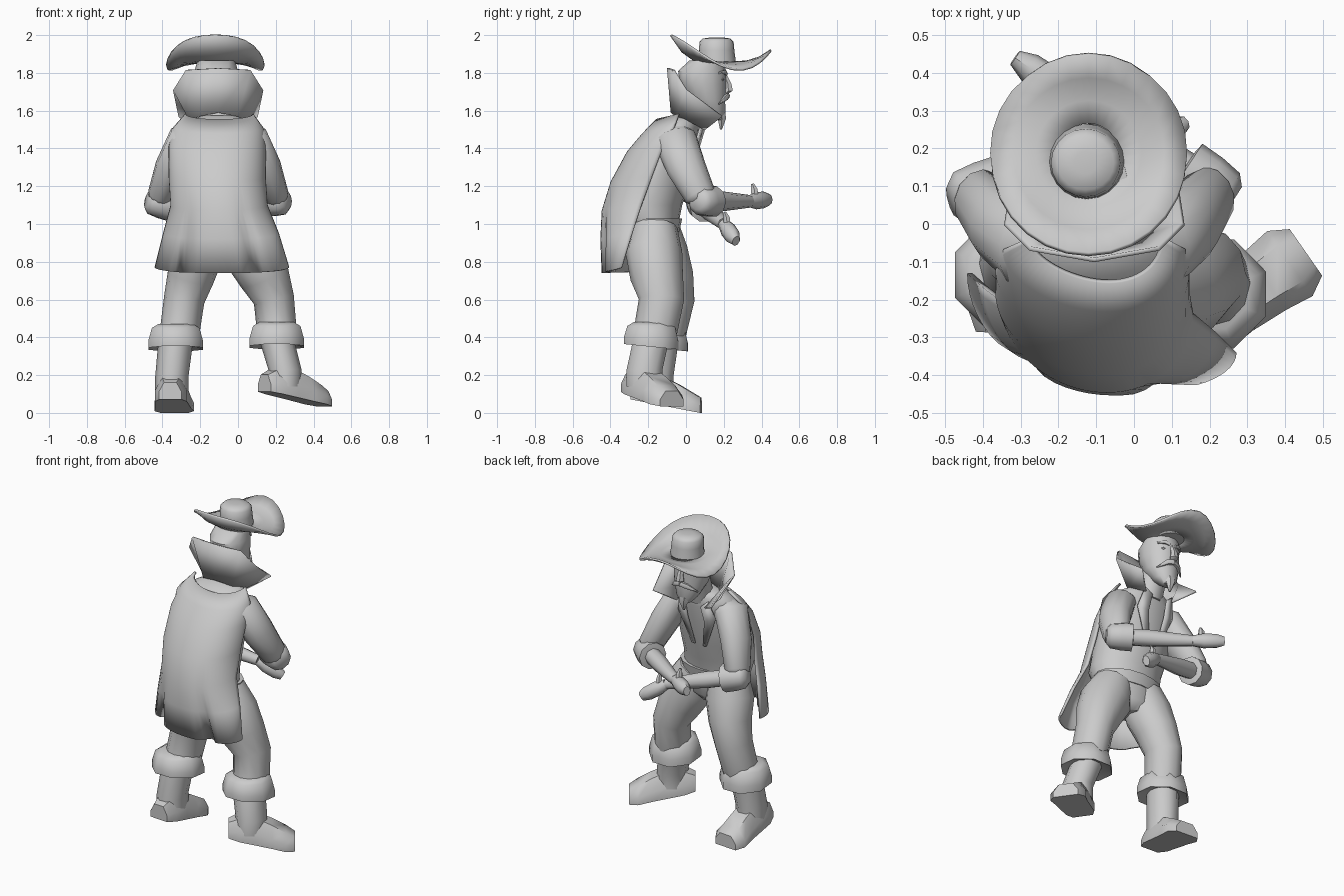
import bpy, math
from math import sin, cos, pi, radians
from mathutils import Vector as V

old = bpy.data.objects.get("Cube")
if old:
    bpy.data.objects.remove(old)

clay = bpy.data.materials.new("plain grey")
clay.use_nodes = True
GREY = (0.6, 0.6, 0.6, 1)
clay.diffuse_color = GREY
clay.node_tree.nodes["Principled BSDF"].inputs["Base Color"].default_value = GREY


def grid(name, rows, wrap=True, caps=True, thick=0, angle=50):
    """Skin rows of points, optionally closed round and capped."""
    n = len(rows[0])
    verts = [p for row in rows for p in row]
    faces = []
    for r in range(len(rows) - 1):
        for i in range(n if wrap else n - 1):
            j = (i + 1) % n
            faces.append((r * n + i, r * n + j, (r + 1) * n + j, (r + 1) * n + i))
    if wrap and caps:
        faces.append(tuple(reversed(range(n))))
        faces.append(tuple(range(len(verts) - n, len(verts))))
    mesh = bpy.data.meshes.new(name)
    mesh.from_pydata(verts, [], faces)
    mesh.materials.append(clay)
    ob = bpy.data.objects.new(name, mesh)
    bpy.context.collection.objects.link(ob)
    bpy.ops.object.select_all(action='DESELECT')
    ob.select_set(True)
    bpy.context.view_layer.objects.active = ob
    bpy.ops.object.mode_set(mode='EDIT')
    bpy.ops.mesh.select_all(action='SELECT')
    bpy.ops.mesh.normals_make_consistent(inside=False)
    bpy.ops.object.mode_set(mode='OBJECT')
    bpy.ops.object.shade_smooth_by_angle(angle=radians(angle))
    if thick:
        mod = ob.modifiers.new("thickness", 'SOLIDIFY')
        mod.thickness, mod.offset = thick, 0
    return ob


def loft(name, stations, ref=None, n=12, **kw):
    """Ellipses (x, y, z, half width, half depth); level, or square to the path if ref is given."""
    pts = [V(s[:3]) for s in stations]
    rows = []
    for k, s in enumerate(stations):
        side, up = V((1, 0, 0)), V((0, 1, 0))
        if ref:
            tan = (pts[min(k + 1, len(pts) - 1)] - pts[max(k - 1, 0)]).normalized()
            side = tan.cross(V(ref)).normalized()
            up = side.cross(tan)
        rows.append([pts[k] + side * s[3] * cos(2 * pi * i / n) + up * s[4] * sin(2 * pi * i / n)
                     for i in range(n)])
    return grid(name, rows, **kw)


UP, FWD = (0, 0, 1), (0, 1, 0)

# Chest, waistcoat hem and hips
loft("chest", [(-.10, -.18, 1.0, .215, .14), (-.10, -.205, 1.1, .225, .185),
               (-.11, -.17, 1.22, .235, .19), (-.11, -.12, 1.38, .238, .165),
               (-.105, -.065, 1.48, .22, .13), (-.10, -.035, 1.54, .17, .105),
               (-.10, -.01, 1.575, .09, .07)], n=20)
loft("waistcoat_hem", [(-.09, -.165, .96, .212, .13), (-.09, -.165, 1.03, .225, .145)], n=16)
loft("hips", [(-.09, -.15, .81, .06, .07), (-.09, -.155, .86, .17, .115),
              (-.09, -.165, 1.0, .205, .125)], n=16)


# Coat back in one sheet from shoulders to flared hem, with two pleats low down
def coat_row(z, half, back, edge_l, edge_r, cx, pleat):
    row = []
    for i in range(33):
        t = i / 32 * 2 - 1
        edge = edge_r if t > 0 else edge_l
        dent = pleat * sum(math.exp(-((t - c) / .08) ** 2) for c in (-.42, .33))
        x = cx + half * sin(t * pi / 2)
        y = back + (edge - back) * (1 - cos(t * pi / 2)) + dent - .012 * sin(t * pi)
        row.append(V((x, y, z + .03 * t * t)))
    return row


grid("coat_back", [coat_row(1.55, .175, -.15, -.035, -.035, -.10, 0),
                   coat_row(1.475, .235, -.225, -.065, -.065, -.105, 0),
                   coat_row(1.38, .25, -.305, -.12, -.12, -.11, 0),
                   coat_row(1.22, .25, -.392, -.18, -.18, -.11, 0),
                   coat_row(1.07, .25, -.438, -.2, -.235, -.10, 0),
                   coat_row(.92, .3, -.445, -.17, -.285, -.09, .02),
                   coat_row(.74, .35, -.437, -.13, -.34, -.085, .06)],
     wrap=False, thick=.014)

# Arms: sleeve, turned cuff, forearm, hand, thumb
ARMS = {
    "left": dict(sleeve=[(.0, -.06, 1.475), (.075, -.055, 1.445), (.145, -.0, 1.3), (.2, .075, 1.15)],
                 elbow=V((.215, .09, 1.12)), wrist=V((-.16, .335, 1.12)), tip=V((-.315, .44, 1.13))),
    "right": dict(sleeve=[(-.2, -.06, 1.475), (-.285, -.055, 1.445), (-.355, .0, 1.3), (-.41, .065, 1.15)],
                  elbow=V((-.43, .075, 1.115)), wrist=V((.0, .2, 1.0)), tip=V((.13, .265, .91))),
}
for side, a in ARMS.items():
    e, w, t = a["elbow"], a["wrist"], a["tip"]
    radii = [(.06, .08), (.092, .115), (.085, .105), (.07, .085)]
    loft(side + "_sleeve", [p + r for p, r in zip(a["sleeve"], radii)] + [(*e, .05, .055)], FWD,
         n=12, angle=70)
    along = (w - e).normalized()
    cuff = [(-.055, .045), (-.03, .073), (.03, .082), (.095, .084), (.1, .055)]
    loft(side + "_sleeve_cuff", [(*(e + along * d), r, r) for d, r in cuff], UP, n=10)
    loft(side + "_forearm", [(*e, .05, .05), (*e.lerp(w, .45), .05, .052), (*w, .032, .034)], UP, n=8)
    loft(side + "_hand", [(*w, .032, .032), (*w.lerp(t, .35), .042, .046),
                          (*w.lerp(t, .75), .04, .044), (*t, .022, .03)], UP, n=8)
    root = w.lerp(t, .3)
    loft(side + "_thumb", [(*root, .022, .022), (*(root + V((0, -.005, .06))), .018, .02),
                           (*(root + V((0, -.015, .09))), .009, .009)], FWD, n=6)

# Legs: trousers, boot shaft, folded boot top, foot
LEGS = {
    "left": dict(trouser=[(.02, -.165, .98, .12, .12), (.075, -.17, .85, .155, .15),
                          (.14, -.155, .72, .135, .14), (.19, -.13, .6, .108, .12),
                          (.205, -.16, .44, .105, .115)],
                 cuff=V((.205, -.185, .405)), heel=V((.19, -.26, .1)), toe=V((.455, -.075, .035))),
    "right": dict(trouser=[(-.19, -.155, .98, .12, .12), (-.22, -.13, .85, .145, .14),
                           (-.25, -.09, .72, .125, .13), (-.285, -.075, .6, .108, .12),
                           (-.31, -.11, .42, .105, .11)],
                  cuff=V((-.33, -.135, .395)), heel=V((-.355, -.23, .06)), toe=V((-.335, .08, .0))),
}
for side, g in LEGS.items():
    c, h, t = g["cuff"], g["heel"], g["toe"]
    loft(side + "_trouser_leg", g["trouser"], FWD, n=12)
    # Boot tops slope down towards the front
    cuff = [(-.035, .09, 0), (-.055, .156, -.1), (-.015, .156, -.06), (.055, .136, 0), (.075, .1, 0)]
    rows = []
    for dz, r, tilt in cuff:
        ring = [V((r * cos(k * pi / 4 + .39), r * sin(k * pi / 4 + .39), 0)) for k in range(8)]
        rows.append([c + p + V((0, 0, dz + tilt * p.y)) for p in ring])
    grid(side + "_boot_top", rows, angle=50)
    ankle = h.lerp(t, .22)
    loft(side + "_boot_shaft", [(ankle.x, ankle.y, h.z + .04, .088, .1),
                                (ankle.x, ankle.y, h.z + .13, .088, .1),
                                (c.x, c.y, c.z - .02, .092, .1)], n=10)
    # The foot runs along the sole line, from a sloping instep to a flat toe
    along = (t - h).normalized()
    across = V((along.y, -along.x, 0)).normalized()
    rows = []
    for d, wide, tall in ((-.19, .06, .09), (0, .085, .13), (.3, .09, .155), (.6, .095, .13),
                          (.84, .105, .1), (1, .075, .08)):
        base = h.lerp(t, d)
        section = ((-1, 0), (1, 0), (1, .45), (.55, 1), (-.55, 1), (-1, .45))
        rows.append([base + across * wide * u + V((0, 0, tall * v)) for u, v in section])
    grid(side + "_foot", rows, angle=50)

# Neck and head
CX = -.115
loft("neck", [(-.1, .0, 1.5, .085, .08), (CX, .06, 1.7, .075, .075)], n=10)
loft("head", [(CX, .165, 1.55, .035, .03), (CX, .145, 1.59, .07, .065),
              (CX, .11, 1.66, .1, .1), (CX, .09, 1.74, .112, .125),
              (CX, .085, 1.81, .115, .13), (CX, .11, 1.865, .1, .095)], n=14)
loft("nose", [(CX, .205, 1.79, .014, .014), (CX, .222, 1.74, .02, .022),
              (CX, .225, 1.705, .027, .026), (CX, .21, 1.69, .018, .014)], n=6)
loft("goatee", [(CX, .18, 1.61, .04, .028), (CX, .19, 1.56, .032, .026),
                (CX, .185, 1.5, .006, .006)], n=6)
for side, s in (("left", 1), ("right", -1)):
    def at(x, y, z):
        return CX + s * x, y, z
    loft(side + "_moustache", [(*at(0, .222, 1.68), .012, .016), (*at(.04, .212, 1.67), .014, .016),
                               (*at(.09, .175, 1.635), .004, .004)], UP, n=6)
    loft(side + "_brow", [(*at(.02, .212, 1.795), .01, .012), (*at(.05, .205, 1.805), .01, .013),
                          (*at(.085, .175, 1.8), .006, .006)], UP, n=6)
    loft(side + "_eye", [(*at(.045, .185, 1.755), .02, .01), (*at(.045, .19, 1.765), .023, .014),
                         (*at(.045, .185, 1.775), .02, .01)], n=6)
    # Lapel folded back on the chest
    grid(side + "_lapel", [[V(at(.1, .085, 1.54)), V(at(.13, .05, 1.42)), V(at(.05, .025, 1.22))],
                           [V(at(.055, .095, 1.5)), V(at(.06, .065, 1.4)), V(at(.03, .03, 1.22))]],
         wrap=False, thick=.012)

# Tall collar, standing at the back and pointed at the front
top = [(0, -.095, 1.825), (.17, -.065, 1.815), (.235, .0, 1.71), (.205, .19, 1.57)]
low = [(0, -.075, 1.59), (.1, -.05, 1.57), (.145, .02, 1.545), (.1, .1, 1.5)]


def mirrored(half):
    return [V((-.105 - x, y, z)) for x, y, z in reversed(half[1:])] + \
           [V((-.105 + x, y, z)) for x, y, z in half]


grid("collar", [mirrored(low), mirrored(top)], wrap=False, thick=.012, angle=35)

# Hat: brim swept up at the back, dipping at the temples and lifting again in front
HX, HY, N = -.12, .185, 28


def brim_ring(radius, lift):
    row = []
    for i in range(N):
        a = 2 * pi * i / N
        rim = 1.9 + .06 * cos(a) + .06 * cos(2 * a) - .02 * cos(3 * a)
        row.append(V((HX + radius * sin(a), HY - radius * 1.02 * cos(a), 1.855 + (rim - 1.855) * lift)))
    return row


grid("hat_brim", [brim_ring(.08, 0), brim_ring(.14, .1), brim_ring(.2, .4), brim_ring(.26, 1)],
     caps=False, thick=.012)
loft("hat_crown", [(-.125, .165, 1.85, .1, .1), (-.125, .162, 1.92, .094, .094),
                   (-.128, .162, 1.965, .092, .09), (-.128, .162, 1.982, .075, .072),
                   (-.128, .162, 1.988, .03, .03)], n=20)
